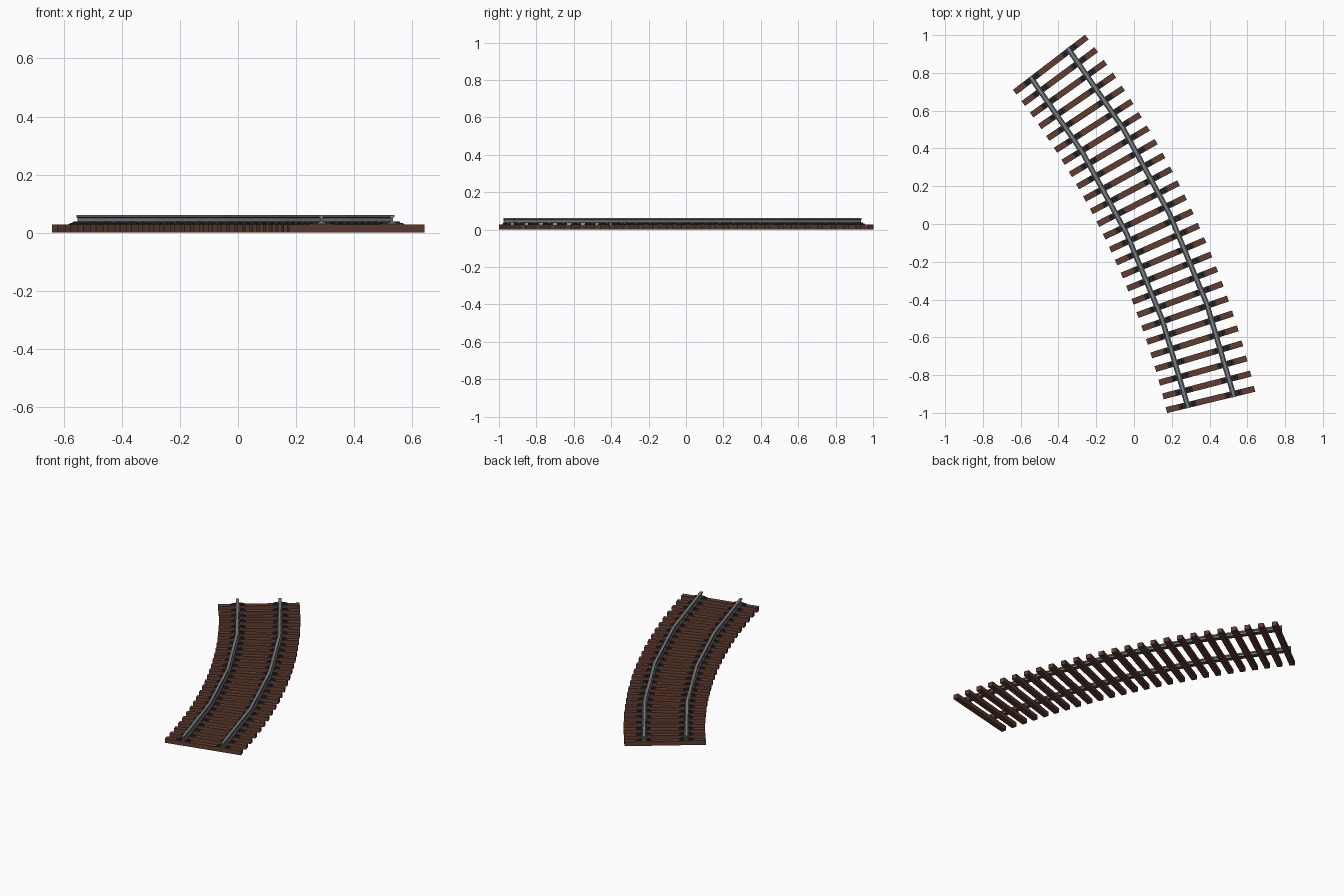
import bpy, bmesh
from math import radians, cos, sin
from mathutils import Matrix, Vector

if "Cube" in bpy.data.objects:
    bpy.data.objects.remove(bpy.data.objects["Cube"])

# Layout of the curved track
RADIUS = 4.762
START, END = radians(13.6), radians(37.4)
CENTRE = Vector((-4.2235, -2.0487, 0))
SLEEPERS = 26
SEGMENTS = 4
GAUGE = 0.125          # half distance between the rails
SLEEPER_TOP = 0.028


def material(name, colour):
    m = bpy.data.materials.new(name)
    m.use_nodes = True
    m.diffuse_color = (*colour, 1)
    bsdf = m.node_tree.nodes["Principled BSDF"]
    bsdf.inputs["Base Color"].default_value = (*colour, 1)
    bsdf.inputs["Roughness"].default_value = 0.7
    return m


wood = material("brown wood", (0.115, 0.045, 0.029))
iron = material("black iron", (0.02, 0.022, 0.023))
steel = material("grey steel", (0.2, 0.215, 0.215))
dark_steel = material("dark steel", (0.075, 0.085, 0.085))


def on_arc(angle, offset=0.0):
    """Frame on the track: local x points outward, local y along the track."""
    r = RADIUS + offset
    place = CENTRE + Vector((r * cos(angle), r * sin(angle), 0))
    return Matrix.Translation(place) @ Matrix.Rotation(angle, 4, "Z")


def block(bm, x, length, width, bottom, top, taper=1.0):
    """Box centred at x, with its top narrowed along x by taper."""
    verts = bmesh.ops.create_cube(bm, size=1)["verts"]
    for v in verts:
        upper = v.co.z > 0
        v.co.x = x + v.co.x * length * (taper if upper else 1)
        v.co.y *= width
        v.co.z = top if upper else bottom


def finish(bm, name, materials):
    bmesh.ops.recalc_face_normals(bm, faces=bm.faces)
    mesh = bpy.data.meshes.new(name)
    bm.to_mesh(mesh)
    bm.free()
    for m in materials:
        mesh.materials.append(m)
    return mesh


def place(name, mesh, matrix=Matrix()):
    ob = bpy.data.objects.new(name, mesh)
    ob.matrix_world = matrix
    bpy.context.collection.objects.link(ob)


# Shared sleeper mesh
bm = bmesh.new()
block(bm, 0, 0.48, 0.032, 0, SLEEPER_TOP)
sleeper_mesh = finish(bm, "sleeper", [wood])

# Shared rail chair: tapered base plate with a clip on each side of the rail
bm = bmesh.new()
block(bm, 0, 0.096, 0.026, SLEEPER_TOP - 0.001, 0.033, 0.8)
for side in (-1, 1):
    block(bm, side * 0.021, 0.024, 0.018, 0.032, 0.038, 0.7)
chair_mesh = finish(bm, "rail_chair", [iron])

# Sleepers and chairs repeated along the arc
for i in range(SLEEPERS):
    a = START + (END - START) * i / (SLEEPERS - 1)
    place(f"sleeper_{i + 1}", sleeper_mesh, on_arc(a))
    for side, label in ((-1, "inner"), (1, "outer")):
        place(f"{label}_chair_{i + 1}", chair_mesh, on_arc(a, side * GAUGE))

# Rail profile: foot, web and head, mirrored about the middle
half = [(0.014, 0.032), (0.014, 0.035), (0.004, 0.038),
        (0.004, 0.051), (0.0085, 0.054), (0.0085, 0.061)]
profile = half + [(-x, z) for x, z in reversed(half)]


def rail(name, offset):
    bm = bmesh.new()
    overhang = 0.017 / RADIUS
    first, last = START - overhang, END + overhang
    rings = []
    for i in range(SEGMENTS + 1):
        frame = on_arc(first + (last - first) * i / SEGMENTS, offset)
        rings.append([bm.verts.new(frame @ Vector((x, 0, z))) for x, z in profile])
    n = len(profile)
    for r0, r1 in zip(rings, rings[1:]):
        for k in range(n):
            j = (k + 1) % n
            bm.faces.new((r0[k], r0[j], r1[j], r1[k]))
    bm.faces.new(rings[0])
    bm.faces.new(rings[-1])
    # Dark foot below the web
    for f in bm.faces:
        f.material_index = int(max(v.co.z for v in f.verts) < 0.04)
    place(name, finish(bm, name, [steel, dark_steel]))


rail("inner_rail", -GAUGE)
rail("outer_rail", GAUGE)
